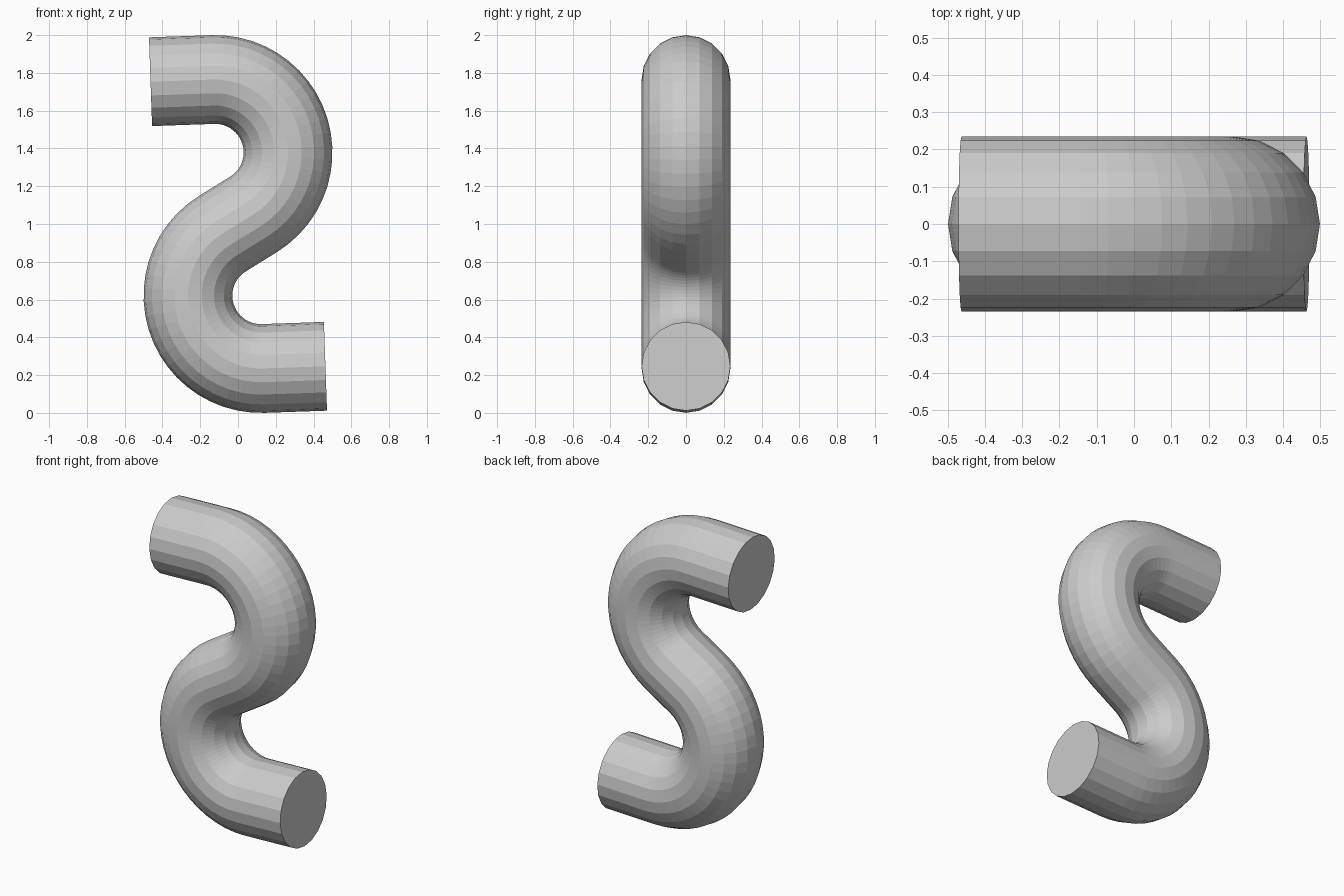
import bpy, bmesh
from math import sin, cos, pi, radians, sqrt, atan2, atan

if "Cube" in bpy.data.objects:
    bpy.data.objects.remove(bpy.data.objects["Cube"])

TUBE_R = 0.235       # tube radius
BEND_R = 0.386       # centreline bend radius
SIDES = 20
STEPS = 22
CX, CZ = -0.121, 0.379   # upper bend centre, relative to the middle of the S

# Upper half of the centreline: (x, z, tangent angle)
dist = sqrt(CX**2 + CZ**2)
half = sqrt(dist**2 - BEND_R**2)
a0 = radians(92)
a1 = atan2(-CZ, -CX) + atan(half / BEND_R)
upper = []
for i in range(STEPS + 1):
    a = a0 + (a1 - a0) * i / STEPS
    upper.append((CX + BEND_R * cos(a), CZ + BEND_R * sin(a), a - pi / 2))
x, z, t = upper[0]
run = (x + 0.463) / cos(t)
upper.insert(0, (x - run * cos(t), z - run * sin(t), t))

# Lower half is the upper half turned by 180 degrees
path = upper + [(-x, -z, t) for x, z, t in reversed(upper)]

# Sweep a round section along the path
bm = bmesh.new()
rings = []
for x, z, t in path:
    ring = []
    for k in range(SIDES):
        a = 2 * pi * k / SIDES
        n = TUBE_R * cos(a)
        ring.append(bm.verts.new((x - n * sin(t), TUBE_R * sin(a), 1 + z + n * cos(t))))
    rings.append(ring)
for r, s in zip(rings, rings[1:]):
    for k in range(SIDES):
        j = (k + 1) % SIDES
        bm.faces.new((r[k], r[j], s[j], s[k]))

# Flat end caps
bm.faces.new(rings[0])
bm.faces.new(rings[-1])
bmesh.ops.recalc_face_normals(bm, faces=bm.faces)

mesh = bpy.data.meshes.new("s_shaped_tube")
bm.to_mesh(mesh)
bm.free()
bpy.context.collection.objects.link(bpy.data.objects.new("s_shaped_tube", mesh))
